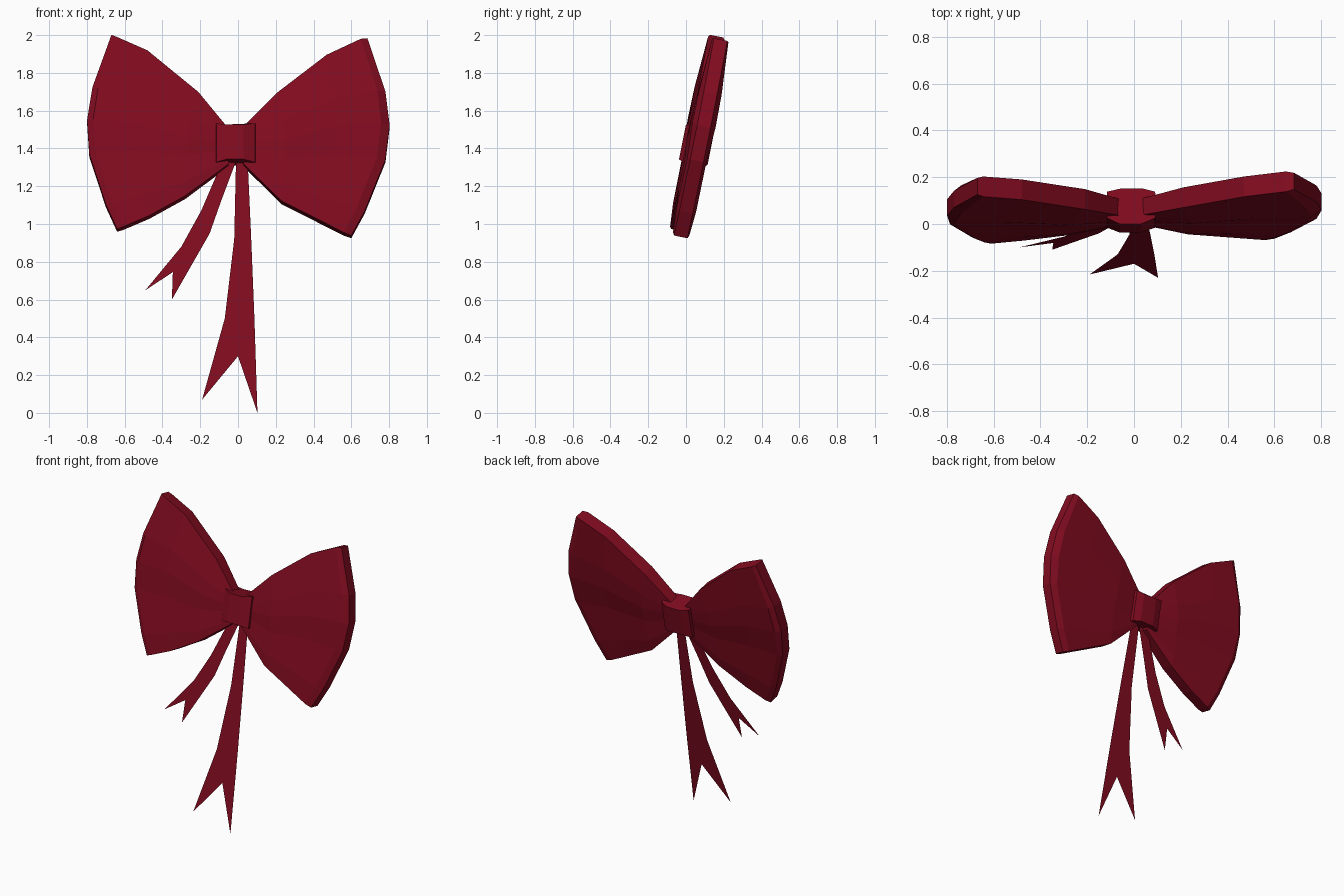
import bpy, bmesh, math
from mathutils import Vector

if "Cube" in bpy.data.objects:
    bpy.data.objects.remove(bpy.data.objects["Cube"])

red = bpy.data.materials.new("deep_red")
red.use_nodes = True
colour = (0.222, 0.0035, 0.014, 1)
red.diffuse_color = colour
bsdf = next(n for n in red.node_tree.nodes if n.type == 'BSDF_PRINCIPLED')
bsdf.inputs["Base Color"].default_value = colour

LEAN = 0.2  # the whole bow leans back


def place(x, z, d=0.0):
    """Point on the leaning plane, moved d towards the back."""
    return Vector((x, LEAN * (z - 1.15) + d * 0.98, z - LEAN * d))


def finish(name, bm, solid=True):
    if solid:
        bmesh.ops.recalc_face_normals(bm, faces=bm.faces[:])
    mesh = bpy.data.meshes.new(name)
    bm.to_mesh(mesh)
    bm.free()
    mesh.materials.append(red)
    obj = bpy.data.objects.new(name, mesh)
    bpy.context.collection.objects.link(obj)
    return obj


# Puffed loops: columns run from the knot outwards, rows from bottom to top,
# with a soft fold between the middle rows
ROWS = (0, 0.125, 0.385, 0.56, 0.73, 1)
PUFF = (0.044, 0.053, 0.052, 0.063, 0.061, 0.044)
ENDS = (0.036, 0.036)  # half thickness at the knot and at the outer edge


def loop(name, side, shift, lower, upper, bows):
    bm = bmesh.new()
    sheets = []
    last = len(bows) - 1
    for sign in (-1, 1):
        sheet = []
        for c, (lo, hi, bow) in enumerate(zip(lower, upper, bows)):
            column = []
            for t, puff in zip(ROWS, PUFF):
                x = lo[0] + (hi[0] - lo[0]) * t + bow * math.sin(math.pi * t)
                z = lo[1] + (hi[1] - lo[1]) * t
                depth = ENDS[0] if c == 0 else ENDS[1] if c == last else puff
                # Each loop swings slightly out of the plane of the bow
                column.append(bm.verts.new(place(side * x, z, sign * depth + shift * x)))
            sheet.append(column)
        for a, b in zip(sheet, sheet[1:]):
            for r in range(len(ROWS) - 1):
                bm.faces.new((a[r], b[r], b[r + 1], a[r + 1]))
        sheets.append(sheet)

    # Rim joining the front and back sheets
    def rim(s):
        return [c[0] for c in s] + s[-1][1:] + [c[-1] for c in s[-2::-1]] + s[0][-2:0:-1]
    f, b = rim(sheets[0]), rim(sheets[1])
    for i in range(len(f)):
        j = (i + 1) % len(f)
        bm.faces.new((f[i], f[j], b[j], b[i]))
    return finish(name, bm)


loop("right_loop", -1, -0.01,
     ((0.05, 1.31), (0.28, 1.14), (0.47, 1.035), (0.61, 0.975), (0.64, 0.965)),
     ((0.06, 1.51), (0.21, 1.69), (0.48, 1.91), (0.645, 1.982), (0.67, 1.993)),
     (0, 0.03, 0.08, 0.14, 0.145))
loop("left_loop", 1, 0.026,
     ((0.03, 1.31), (0.23, 1.115), (0.41, 1.025), (0.56, 0.95), (0.60, 0.935)),
     ((0.03, 1.51), (0.21, 1.69), (0.47, 1.89), (0.65, 1.975), (0.685, 1.98)),
     (0, 0.03, 0.08, 0.15, 0.158))

# Knot: a rounded band, slightly taller at its side edges
bm = bmesh.new()
outline = [(-0.115, -0.05), (-0.06, -0.074), (0.03, -0.074), (0.09, -0.05),
           (0.1, 0.0), (0.09, 0.065), (0.04, 0.08), (-0.06, 0.08),
           (-0.115, 0.065), (-0.12, 0.0)]
rings = []
for sign in (-1, 1):
    rings.append([bm.verts.new(place(x, 1.42 + sign * (0.103 if abs(x + 0.012) > 0.06 else 0.092), d))
                  for x, d in outline])
    bm.faces.new(rings[-1])
for i in range(len(outline)):
    j = (i + 1) % len(outline)
    bm.faces.new((rings[0][i], rings[0][j], rings[1][j], rings[1][i]))
finish("knot", bm)


# Flat ribbon tails, with a swallow-tail notch at the end
def tail(name, left, right, notch):
    bm = bmesh.new()
    lv = [bm.verts.new(place(*p)) for p in left]
    rv = [bm.verts.new(place(*p)) for p in right]
    n = bm.verts.new(place(*notch))
    for i in range(len(left) - 2):
        bm.faces.new((lv[i], lv[i + 1], rv[i + 1], rv[i]))
    bm.faces.new((lv[-2], lv[-1], n))
    bm.faces.new((lv[-2], n, rv[-2]))
    bm.faces.new((n, rv[-1], rv[-2]))
    finish(name, bm, solid=False)


tail("long_tail",
     ((-0.01, 1.36), (-0.02, 0.92), (-0.07, 0.50), (-0.19, 0.07)),
     ((0.05, 1.36), (0.07, 0.92), (0.087, 0.50), (0.103, 0.0)), (0.0, 0.30))
tail("short_tail",
     ((-0.07, 1.36), (-0.195, 1.07), (-0.30, 0.88), (-0.49, 0.65)),
     ((0.0, 1.36), (-0.09, 1.12), (-0.15, 0.95), (-0.35, 0.60)), (-0.345, 0.745))
